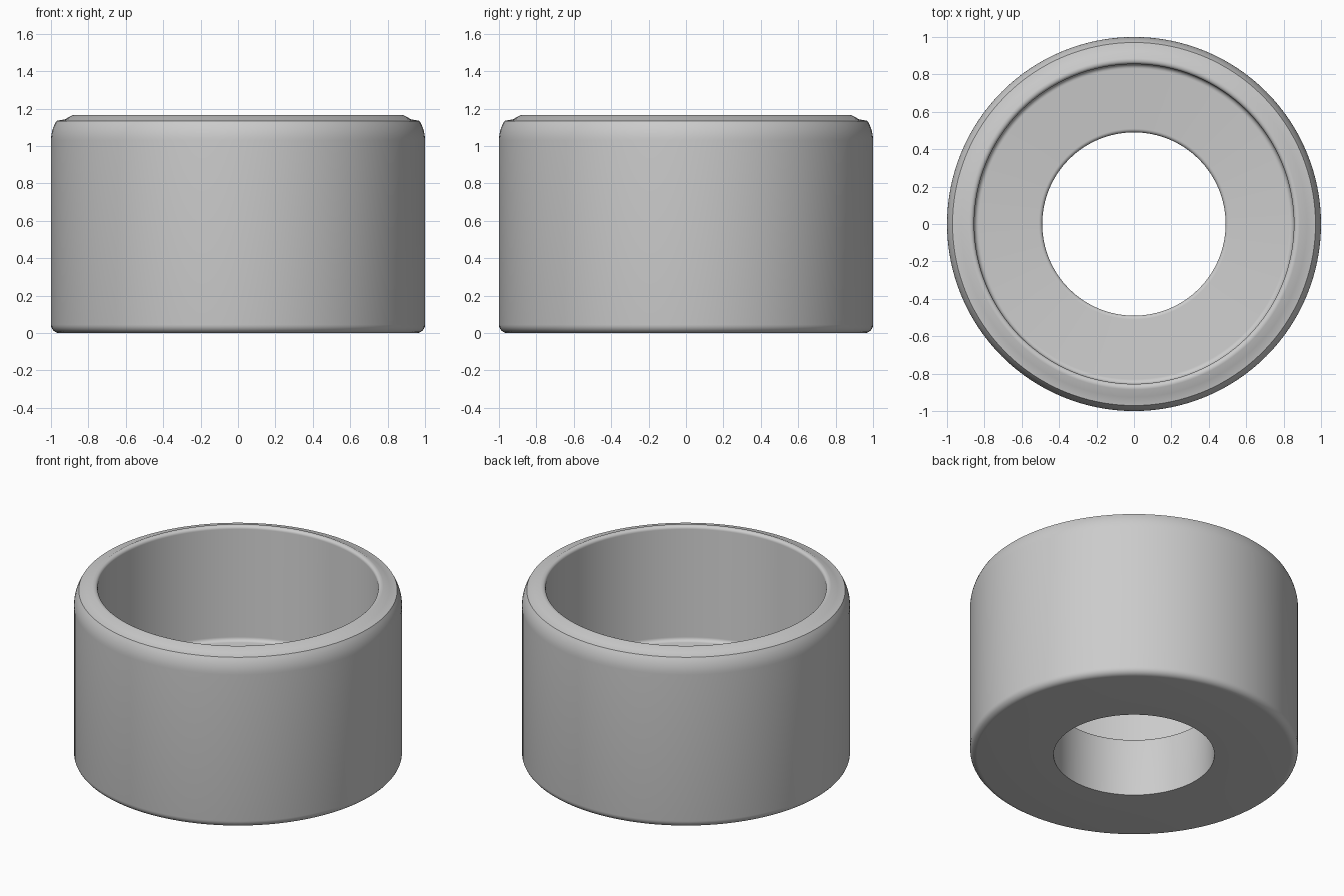
import bpy
import bmesh
import math
from mathutils import Vector, Matrix

cube = bpy.data.objects.get("Cube")
if cube:
    bpy.data.objects.remove(cube, do_unlink=True)

SEGMENTS = 128

grey = bpy.data.materials.new("plain_grey")
grey.use_nodes = True
COLOR = (0.6, 0.6, 0.6, 1)
grey.diffuse_color = COLOR
grey.node_tree.nodes["Principled BSDF"].inputs["Base Color"].default_value = COLOR


def arc(cx, cz, radius, start, end, steps=6):
    """Points of an arc in the radius/height plane, angles in degrees."""
    angles = [math.radians(start + (end - start) * i / steps) for i in range(steps + 1)]
    return [(cx + radius * math.cos(a), cz + radius * math.sin(a)) for a in angles]


# Closed wall section: base, outer wall, rim, cup interior, floor, bore
profile = [(0.49, 0.0)]
profile += arc(0.955, 0.045, 0.045, -90, 0)        # rounded foot
profile += arc(0.80, 1.03, 0.20, 0, 42, 8)         # rounded shoulder
profile[-1] = (0.885, 1.165)
profile[-2] = (0.925, 1.143)
profile += arc(0.875, 1.145, 0.02, 90, 180, 5)     # inner rim edge
profile += arc(0.83, 0.42, 0.025, 0, -90, 5)       # floor corner
profile += arc(0.51, 0.375, 0.02, 90, 180, 5)      # bore edge

# Revolve the section around the vertical axis
bm = bmesh.new()
verts = [bm.verts.new((r, 0, z)) for r, z in profile]
edges = [bm.edges.new((a, b)) for a, b in zip(verts, verts[1:] + verts[:1])]
bmesh.ops.spin(bm, geom=verts + edges, cent=(0, 0, 0), axis=(0, 0, 1),
               angle=math.tau, steps=SEGMENTS, use_merge=True)
bmesh.ops.remove_doubles(bm, verts=bm.verts, dist=0.0001)
bmesh.ops.recalc_face_normals(bm, faces=bm.faces)
mesh = bpy.data.meshes.new("cup_bushing")
bm.to_mesh(mesh)
bm.free()

bushing = bpy.data.objects.new("cup_bushing", mesh)
bpy.context.collection.objects.link(bushing)
mesh.materials.append(grey)
bpy.context.view_layer.objects.active = bushing
bushing.select_set(True)
bpy.ops.object.shade_smooth_by_angle(angle=math.radians(35))
